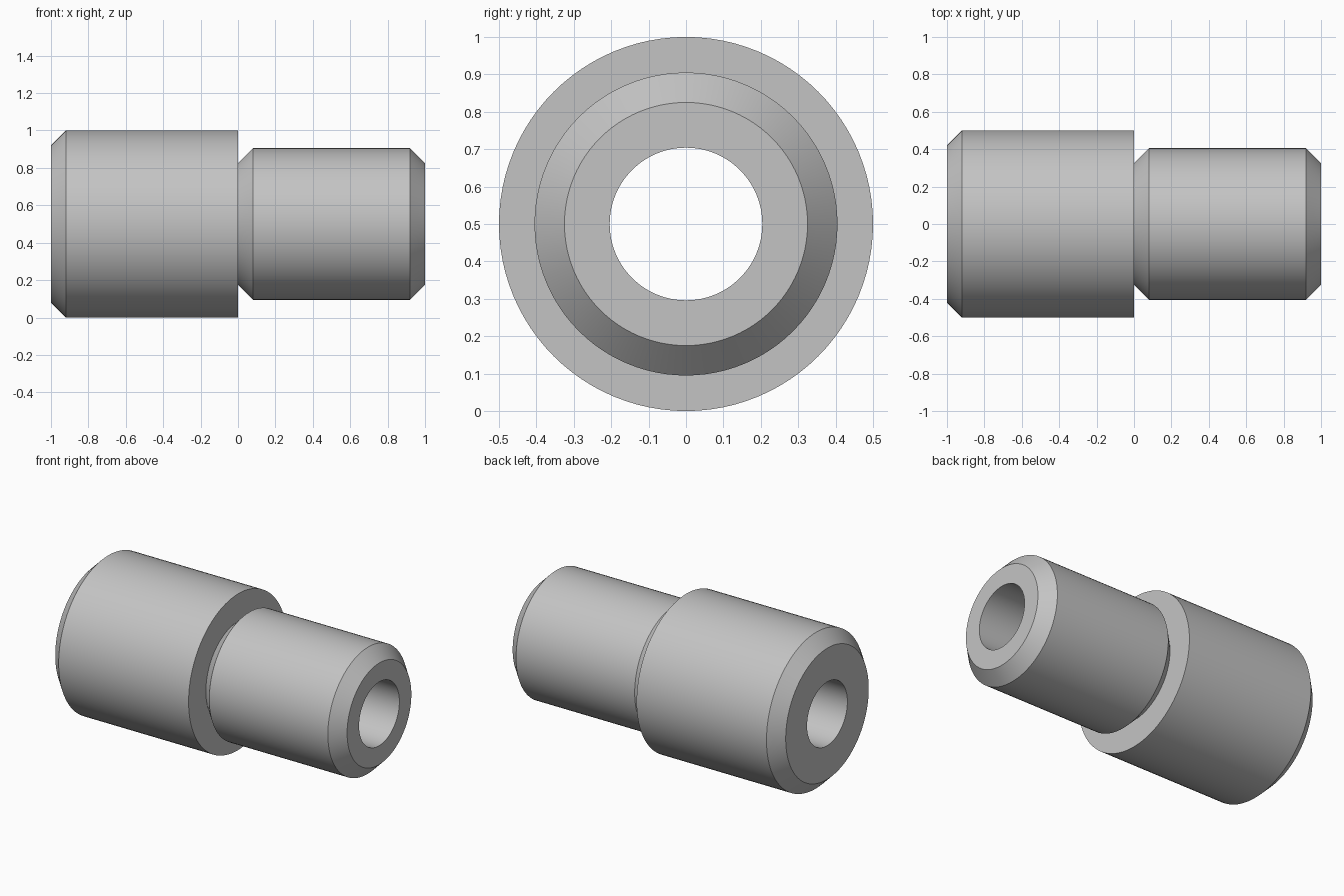
import bpy
import bmesh
import math
from mathutils import Matrix, Vector

cube = bpy.data.objects.get("Cube")
if cube:
    bpy.data.objects.remove(cube, do_unlink=True)

SEGMENTS = 96
BIG, SMALL, BORE, CHAMFER = 0.5, 0.405, 0.204, 0.08

steel = bpy.data.materials.new("grey_steel")
steel.use_nodes = True
colour = (0.55, 0.55, 0.55, 1)
steel.diffuse_color = colour
steel.node_tree.nodes["Principled BSDF"].inputs["Base Color"].default_value = colour

# Closed half section as (x, radius): bore, wide end, shoulder, neck, narrow end
section = [
    (-1, BORE),
    (-1, BIG - CHAMFER),
    (-1 + CHAMFER, BIG),
    (0, BIG),
    (0, SMALL - CHAMFER),
    (CHAMFER, SMALL),
    (1 - CHAMFER, SMALL),
    (1, SMALL - CHAMFER),
    (1, BORE),
]

# Turn the section around the x axis
bm = bmesh.new()
rings = []
for i in range(SEGMENTS):
    turn = Matrix.Rotation(math.tau * i / SEGMENTS, 3, 'X')
    rings.append([bm.verts.new(turn @ Vector((x, 0, r))) for x, r in section])
for i, ring in enumerate(rings):
    following = rings[(i + 1) % SEGMENTS]
    for j in range(len(section)):
        k = (j + 1) % len(section)
        bm.faces.new((ring[j], ring[k], following[k], following[j]))
bmesh.ops.recalc_face_normals(bm, faces=bm.faces)

mesh = bpy.data.meshes.new("stepped_bushing")
bm.to_mesh(mesh)
bm.free()
mesh.materials.append(steel)

# Stepped bushing resting on the ground
bushing = bpy.data.objects.new("stepped_bushing", mesh)
bushing.location.z = BIG
bpy.context.collection.objects.link(bushing)
bpy.ops.object.select_all(action='DESELECT')
bushing.select_set(True)
bpy.context.view_layer.objects.active = bushing
bpy.ops.object.shade_smooth_by_angle(angle=math.radians(30))
